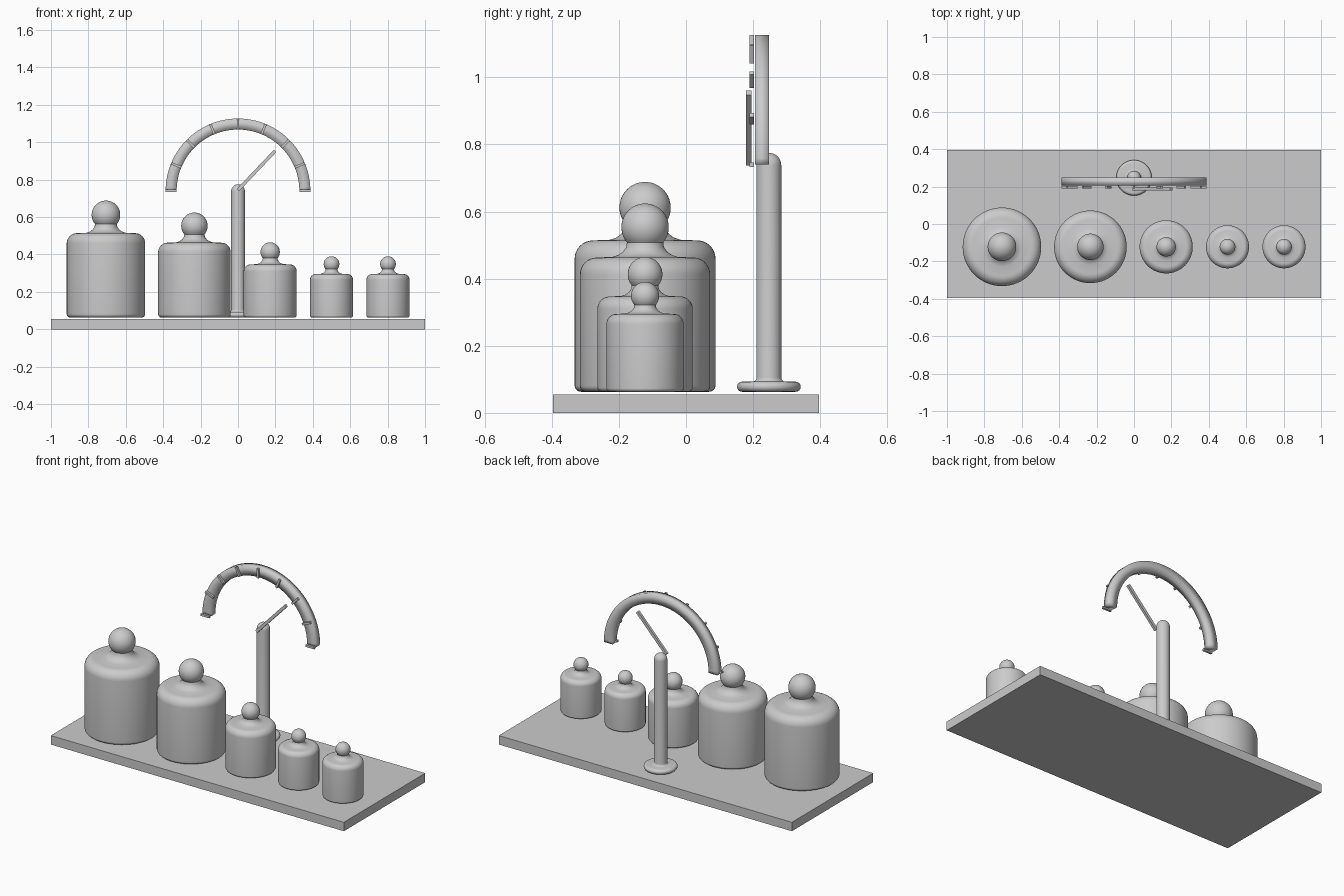
import bpy, bmesh, math
from mathutils import Matrix, Vector

if "Cube" in bpy.data.objects:
    bpy.data.objects.remove(bpy.data.objects["Cube"])

grey = bpy.data.materials.new("plain_grey")
grey.diffuse_color = (0.6, 0.6, 0.6, 1)
grey.use_nodes = True
grey.node_tree.nodes["Principled BSDF"].inputs["Base Color"].default_value = grey.diffuse_color


def finish(name, bm, smooth=None):
    bmesh.ops.recalc_face_normals(bm, faces=bm.faces[:])
    mesh = bpy.data.meshes.new(name)
    bm.to_mesh(mesh)
    bm.free()
    mesh.materials.append(grey)
    ob = bpy.data.objects.new(name, mesh)
    bpy.context.collection.objects.link(ob)
    if smooth:
        bpy.ops.object.select_all(action='DESELECT')
        ob.select_set(True)
        bpy.context.view_layer.objects.active = ob
        bpy.ops.object.shade_smooth_by_angle(angle=math.radians(smooth))
    return ob


def box(name, size, centre, angle=0.0):
    """Box turned by angle about the y axis (x axis towards z)."""
    bm = bmesh.new()
    bmesh.ops.create_cube(bm, size=1, matrix=Matrix.Translation(centre)
                          @ Matrix.Rotation(-angle, 4, 'Y') @ Matrix.Diagonal((*size, 1)))
    return finish(name, bm)


def arc(r, z, rad, a0, a1, n=8):
    """Arc points (radius, height) in degrees."""
    return [(r + rad * math.cos(math.radians(a0 + (a1 - a0) * i / n)),
             z + rad * math.sin(math.radians(a0 + (a1 - a0) * i / n))) for i in range(n + 1)]


def lathe(name, profile, centre, sides=64):
    bm = bmesh.new()
    vs = [bm.verts.new((max(r, 0), 0, z)) for r, z in profile]
    es = [bm.edges.new(p) for p in zip(vs, vs[1:])]
    bmesh.ops.spin(bm, geom=vs + es, cent=(0, 0, 0), axis=(0, 0, 1),
                   angle=math.tau, steps=sides, use_duplicate=False)
    bmesh.ops.remove_doubles(bm, verts=bm.verts[:], dist=1e-5)
    bmesh.ops.translate(bm, verts=bm.verts[:], vec=centre)
    return finish(name, bm, 40)


# Base board
box("base_board", (2, 0.793, 0.055), (0, 0, 0.0275))

# Weights: rounded body, flared neck, ball knob
FLOOR = 0.063
for i, (x, r, top) in enumerate([(-0.706, 0.21, 0.514), (-0.233, 0.194, 0.463),
                                 (0.172, 0.142, 0.347), (0.5, 0.115, 0.295),
                                 (0.802, 0.115, 0.295)]):
    h = top - FLOOR
    knob, bevel, foot = 0.364 * r, 0.26 * r, 0.09 * r
    knob_z = h + 0.83 * r - knob
    profile = [(0, 0)] + arc(r - foot, foot, foot, -90, 0)
    profile += arc(r - bevel, h - bevel, bevel, 0, 90)
    profile += [(0.5 * r, h + 0.01 * r), (0.41 * r, h + 0.04 * r), (0.34 * r, h + 0.09 * r),
                (0.29 * r, h + 0.16 * r)]
    profile += arc(0, knob_z, knob, -40, 90, 18)
    lathe(f"weight_{i + 1}", profile, (x, -0.122, FLOOR))

# Stand: round foot with a domed column
COL = 0.037
stand = [(0, 0)] + arc(0.08, 0.015, 0.015, -90, 90)
stand += arc(COL + 0.012, 0.042, 0.012, 270, 180, 5)
stand += arc(0, 0.712 - COL, COL, 0, 90, 10)
lathe("stand_column", stand, (0, 0.247, FLOOR))

# Half-ring dial
PIVOT_Z, INNER, OUTER, STEPS = 0.74, 0.328, 0.387, 64
bm = bmesh.new()
rings = []
for k in range(STEPS + 1):
    a = math.pi * k / STEPS
    rings.append([bm.verts.new((r * math.cos(a), y, PIVOT_Z + r * math.sin(a)))
                  for r, y in ((INNER, 0.206), (OUTER, 0.206), (OUTER, 0.248), (INNER, 0.248))])
for p, q in zip(rings, rings[1:]):
    for j in range(4):
        bm.faces.new((p[j], p[(j + 1) % 4], q[(j + 1) % 4], q[j]))
bm.faces.new(rings[0])
bm.faces.new(rings[-1])
finish("dial_arch", bm, 120)

# Dial ticks every 22.5 degrees
for k in range(9):
    a = math.pi * k / 8
    mid = Vector((0.358 * math.cos(a), 0.196, PIVOT_Z + 0.358 * math.sin(a)))
    box(f"dial_tick_{k + 1}", (0.058, 0.013, 0.013), mid, a)

# Pointer
box("pointer", (0.29, 0.015, 0.018), (0.099, 0.187, 0.849), math.radians(46.5))
